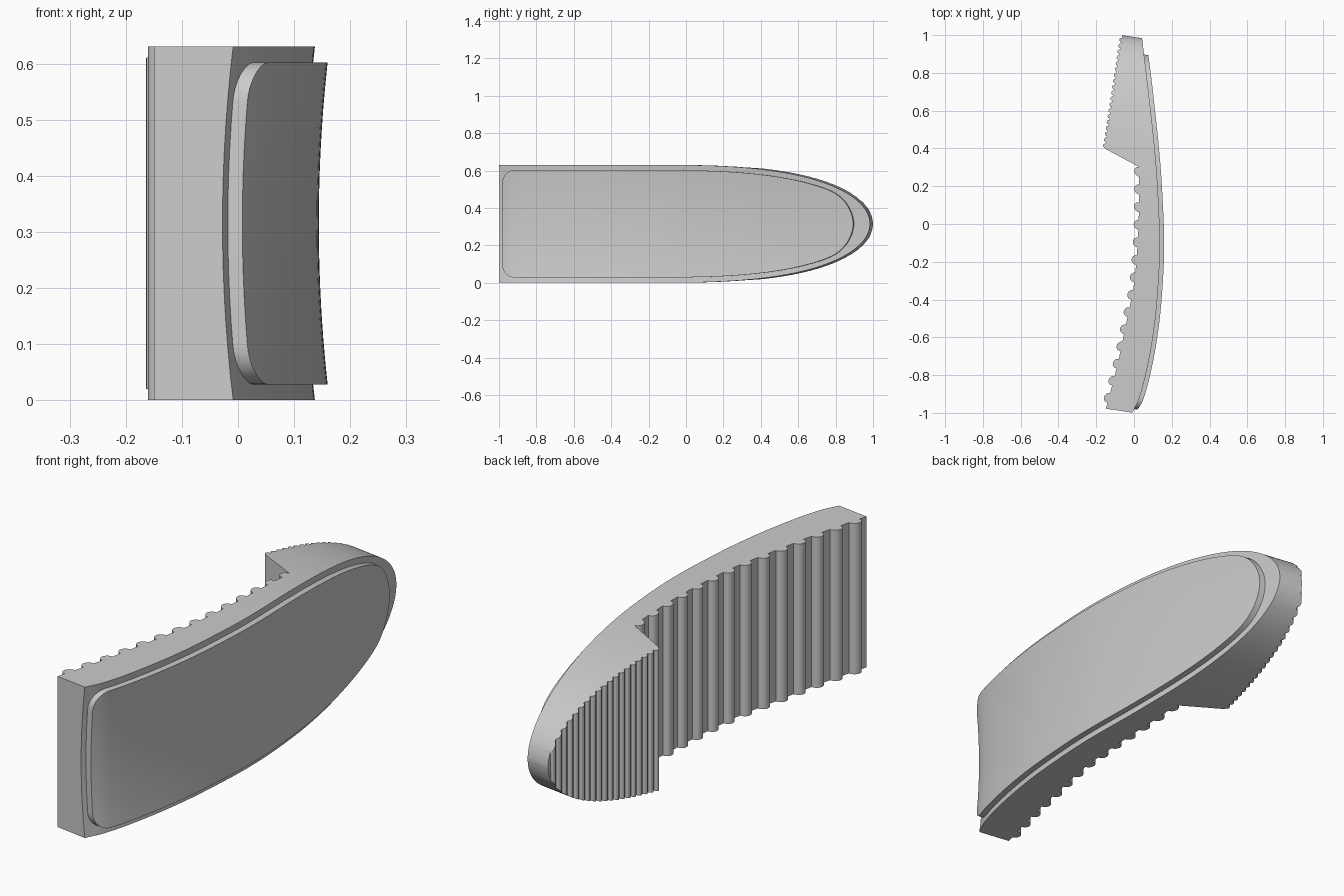
import bpy, bmesh, math

if "Cube" in bpy.data.objects:
    bpy.data.objects.remove(bpy.data.objects["Cube"])

MID = 0.315      # half height of the part
TILT = 0.15      # cross-sections lean slightly in plan
LUG_R, LUG_STEP, LUG_N = 0.026, 0.0939, 14
RIB_R, RIB_STEP, RIB_N = 0.012, 0.0318, 19
STEP_A, STEP_B = 0.306, 0.376

# plan curves: position along the part, x
OUTER = [(-1.003, -.01), (-.92, .027), (-.79, .062), (-.585, .1), (-.38, .123), (-.1, .137),
         (.22, .126), (.42, .112), (.62, .094), (.91, .068), (.99, .062)]
INNER = [(-1.003, -.15), (-.87, -.115), (-.725, -.08), (-.57, -.049), (-.345, -.004),
         (-.2, .012), (0, .024), (.31, .028)]


def smooth(pts, u):
    """Smooth interpolation through the points."""
    n = len(pts)
    i = max(0, min(n - 2, sum(p[0] <= u for p in pts) - 1))

    def slope(k):
        a, b = pts[max(k - 1, 0)], pts[min(k + 1, n - 1)]
        return (b[1] - a[1]) / (b[0] - a[0])
    (x0, y0), (x1, y1) = pts[i], pts[i + 1]
    d = x1 - x0
    t = (u - x0) / d
    return (y0 * (2*t**3 - 3*t*t + 1) + slope(i) * d * (t**3 - 2*t*t + t)
            + y1 * (3*t*t - 2*t**3) + slope(i + 1) * d * (t**3 - t*t))


lugs = [-0.94 + LUG_STEP * i for i in range(LUG_N)]
ribs = [STEP_B + 0.016 + RIB_STEP * i for i in range(RIB_N)]


def bump(u, centres, r):
    d = min(abs(u - c) for c in centres)
    return math.sqrt(max(0, r * r - d * d))


def inner_x(u):
    """Ribbed inner side: large lugs, a step, then small ribs."""
    if u <= STEP_A:
        return smooth(INNER, u) - bump(u, lugs, LUG_R)
    top = -0.154
    if u < STEP_B:
        f = (u - STEP_A) / (STEP_B - STEP_A)
        return 0.028 + f * (top - 0.028)
    return top + (u - STEP_B) / (0.99 - STEP_B) * 0.092 - bump(u, ribs, RIB_R)


def body_h(u):
    t = max(0, min(1, (u + 0.15) / 1.14))
    return MID * math.sqrt(max(0.0006, 1 - t ** 2.8))


def pad_h(u):
    h = body_h(u) - 0.028
    if u < -0.91:                                  # rounded front corners
        h -= 0.07 - math.sqrt(max(0, 0.07**2 - (u + 0.91)**2))
    if u > 0.7:                                    # blunt rounded tip
        h *= math.sqrt(max(0.0006, 1 - ((u - 0.7) / 0.205) ** 5))
    return h


def slab(name, us, half, left, right, n=14):
    """Skin cross-sections with a straight inner and a hollow outer side."""
    bm = bmesh.new()
    rings = []
    for u in us:
        h, xl, xr = half(u), left(u), right(u)
        sec = [(xl, -h)]
        for j in range(n + 1):
            z = h * (2 * j / n - 1)
            sec.append((xr - 0.019 * (1 - (z / MID) ** 2), z))
        sec.append((xl, h))
        rings.append([bm.verts.new((x, u - TILT * x, MID + z)) for x, z in sec])
    m = len(rings[0])
    for a, b in zip(rings, rings[1:]):
        for k in range(m):
            bm.faces.new((a[k], a[(k + 1) % m], b[(k + 1) % m], b[k]))
    bm.faces.new(rings[0])
    bm.faces.new(rings[-1])
    bmesh.ops.recalc_face_normals(bm, faces=bm.faces)
    me = bpy.data.meshes.new(name)
    bm.to_mesh(me)
    bm.free()
    ob = bpy.data.objects.new(name, me)
    bpy.context.collection.objects.link(ob)
    bpy.ops.object.select_all(action='DESELECT')
    ob.select_set(True)
    bpy.context.view_layer.objects.active = ob
    bpy.ops.object.shade_smooth_by_angle(angle=math.radians(30))
    return ob


# body with ribs: sample each bump as an arc, and the tip finely
us = {-1.0, STEP_A, STEP_B, 0.99}
for c in lugs:
    us |= {c - LUG_R * math.cos(math.pi * i / 10) for i in range(11)}
for c in ribs:
    us |= {c - RIB_R * math.cos(math.pi * i / 6) for i in range(7)}
us |= {0.99 - 0.1 * (i / 16) ** 2 for i in range(17)}
us = sorted({round(u, 5) for u in us if u <= 0.99})
slab("ribbed_body", us, body_h, inner_x, lambda u: smooth(OUTER, u))

# raised pad on the outer side
us = {-0.98 + 0.07 * (i / 8) ** 2 for i in range(9)}
us |= {-0.91 + 1.61 * i / 40 for i in range(41)}
us |= {0.905 - 0.205 * (i / 16) ** 2 for i in range(17)}
slab("raised_pad", sorted({round(u, 5) for u in us}), pad_h,
     lambda u: smooth(OUTER, u) - 0.045, lambda u: smooth(OUTER, u) + 0.026)
